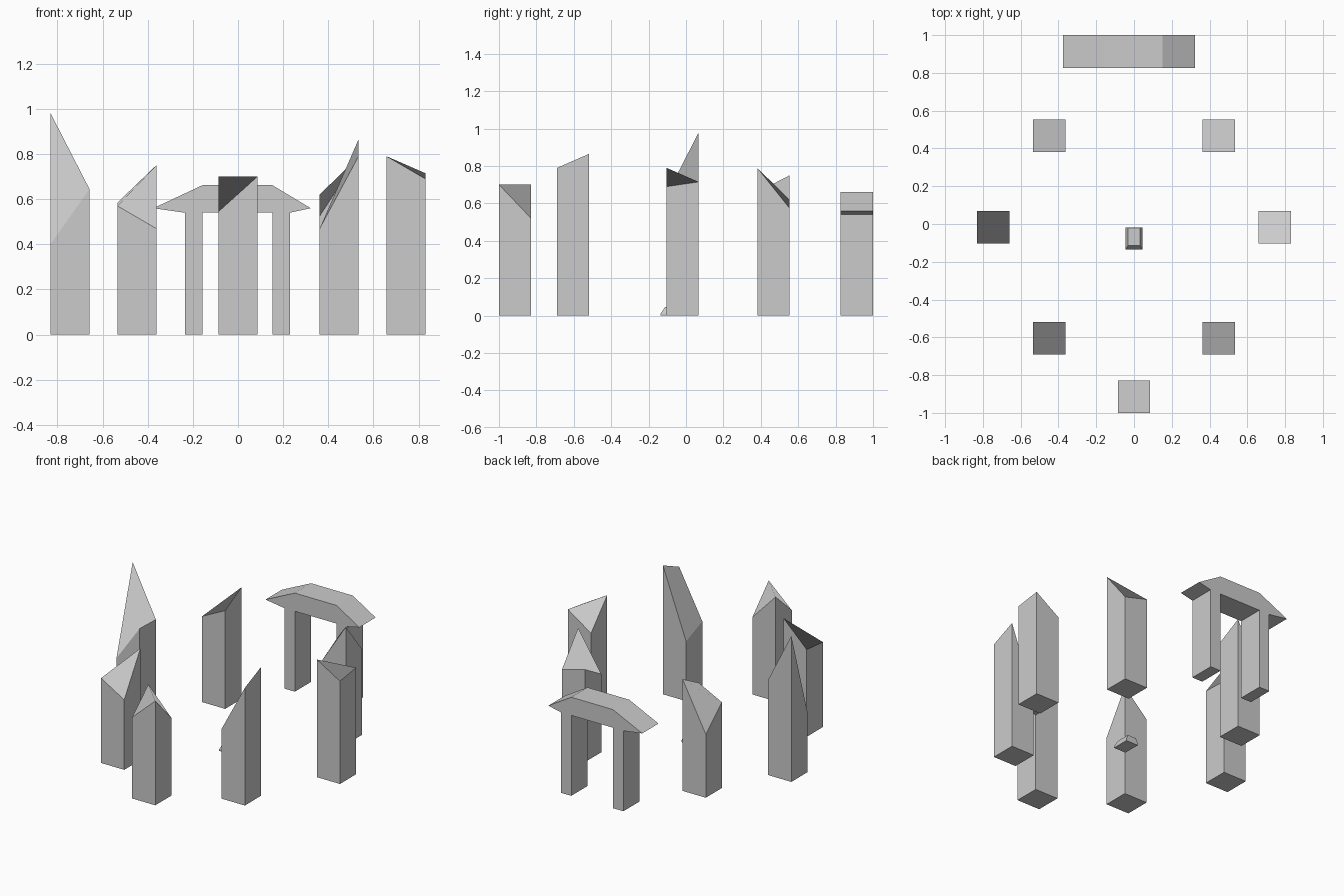
import bpy

if "Cube" in bpy.data.objects:
    bpy.data.objects.remove(bpy.data.objects["Cube"])


def make_object(name, verts, faces):
    mesh = bpy.data.meshes.new(name)
    mesh.from_pydata(verts, [], faces)
    mesh.update()
    obj = bpy.data.objects.new(name, mesh)
    bpy.context.collection.objects.link(obj)
    return obj


def loft(name, rings):
    """Closed solid through stacked rings of equal point count."""
    n = len(rings[0])
    verts = [p for ring in rings for p in ring]
    faces = [tuple(reversed(range(n)))]
    for k in range(len(rings) - 1):
        for i in range(n):
            j = (i + 1) % n
            faces.append((k * n + i, k * n + j, (k + 1) * n + j, (k + 1) * n + i))
    faces.append(tuple(range((len(rings) - 1) * n, len(rings) * n)))
    return make_object(name, verts, faces)


def rect(x0, x1, y0, y1, z):
    return [(x0, y0, z), (x1, y0, z), (x1, y1, z), (x0, y1, z)]


# Standing stones: centre and top heights at front-left, front-right, back-right, back-left
H = 0.086
STONES = {
    "left_stone": (-0.744, -0.018, (0.40, 0.645, 0.64, 0.98)),
    "right_stone": (0.744, -0.018, (0.79, 0.69, 0.715, 0.60)),
    "back_left_stone": (-0.448, 0.467, (0.575, 0.66, 0.75, 0.426)),
    "back_right_stone": (0.448, 0.467, (0.525, 0.79, 0.575, 0.62)),
    "front_left_stone": (-0.448, -0.604, (0.57, 0.47, 0.75, 0.585)),
    "front_right_stone": (0.448, -0.604, (0.47, 0.79, 0.865, 0.40)),
    "front_stone": (0.0, -0.914, (0.545, 0.70, 0.52, 0.70)),
}
for name, (x, y, tops) in STONES.items():
    base = rect(x - H, x + H, y - H, y + H, 0)
    top = [(p[0], p[1], z) for p, z in zip(base, tops)]
    loft(name, [base, top])

# Archway at the back: lintel profile extruded along y, with two legs
Y0, Y1 = 0.827, 1.0
profile = [(-0.375, 0.56), (-0.235, 0.54), (0.23, 0.54), (0.322, 0.56),
           (0.152, 0.662), (-0.157, 0.662)]
loft("arch_lintel", [[(x, Y1, z) for x, z in reversed(profile)],
                     [(x, Y0, z) for x, z in reversed(profile)]][::-1])
for name, x0, x1 in (("arch_leg_left", -0.235, -0.157), ("arch_leg_right", 0.152, 0.23)):
    loft(name, [rect(x0, x1, Y0, Y1, 0), rect(x0, x1, Y0, Y1, 0.54)])

# Small altar stone in the middle, sloped at the front and sides
loft("altar_stone", [
    rect(-0.045, 0.045, -0.135, -0.018, 0),
    rect(-0.045, 0.045, -0.135, -0.018, 0.012),
    rect(-0.031, 0.031, -0.113, -0.02, 0.045),
])
